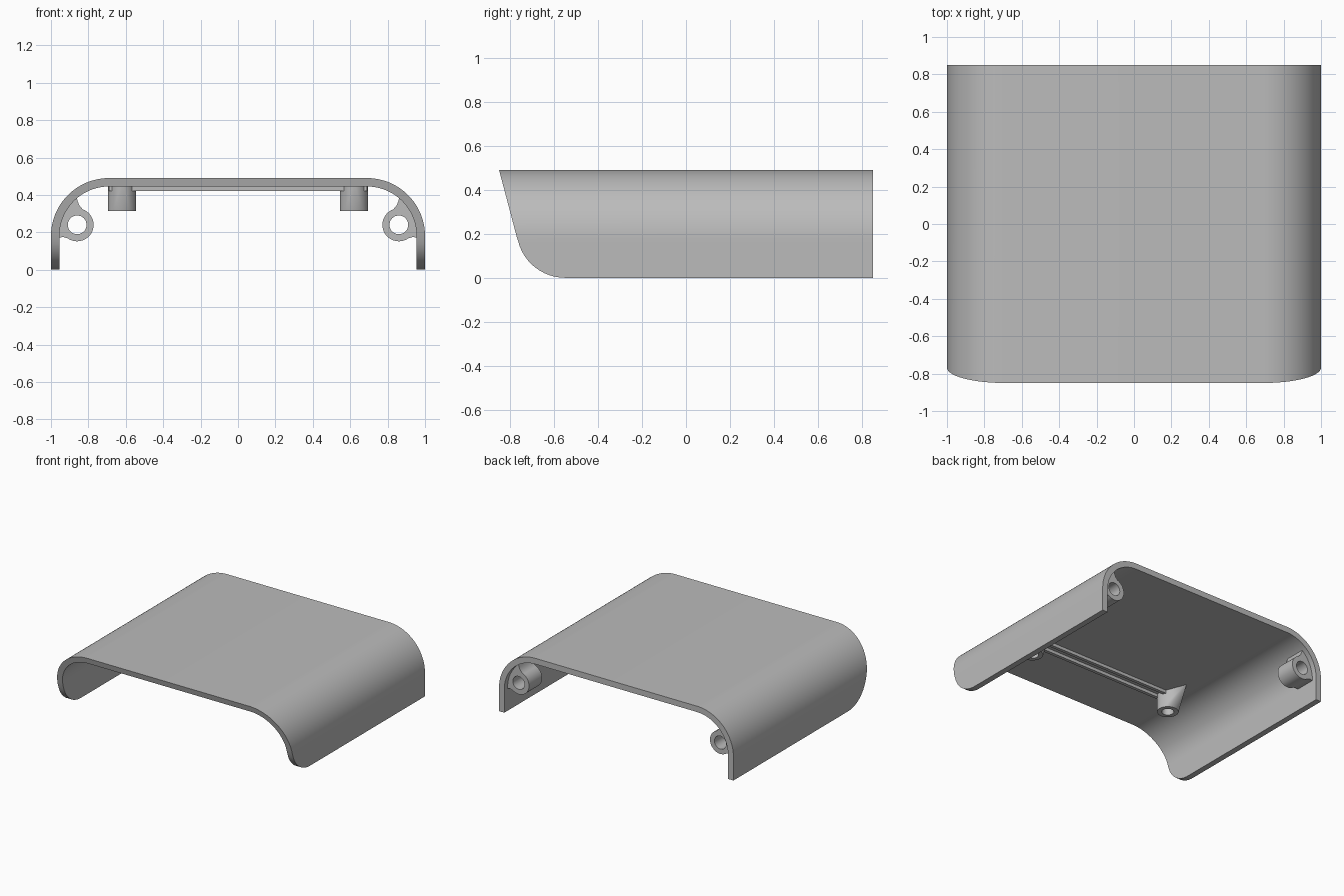
import bpy, bmesh
from math import sin, cos, pi, radians, sqrt, atan2

if "Cube" in bpy.data.objects:
    bpy.data.objects.remove(bpy.data.objects["Cube"])

grey = bpy.data.materials.new("plain grey")
grey.use_nodes = True
COLOUR = (0.5, 0.5, 0.5, 1)
grey.diffuse_color = COLOUR
grey.node_tree.nodes["Principled BSDF"].inputs["Base Color"].default_value = COLOUR

HEIGHT, WALL, BEND = 0.49, 0.045, 0.31      # outer height, thickness, bend radius
CX, CZ = 1 - BEND, HEIGHT - BEND            # bend centre
BACK = 0.85
FILLET, FILLET_Y = 0.22, -0.55              # rounded lower front corner


def finish(name, bm, mirrored=False):
    bmesh.ops.recalc_face_normals(bm, faces=bm.faces)
    mesh = bpy.data.meshes.new(name)
    bm.to_mesh(mesh)
    bm.free()
    mesh.materials.append(grey)
    ob = bpy.data.objects.new(name, mesh)
    bpy.context.collection.objects.link(ob)
    if mirrored:
        ob.modifiers.new("mirror", 'MIRROR').use_mirror_merge = False
    bpy.ops.object.select_all(action='DESELECT')
    ob.select_set(True)
    bpy.context.view_layer.objects.active = ob
    bpy.ops.object.shade_smooth_by_angle(angle=radians(30))
    return ob


def strip_prism(name, outer, inner, front, back, closed=False, mirrored=False):
    """Extrude the band between two matching (x, z) outlines along y."""
    bm = bmesh.new()
    loops = [[bm.verts.new((x, y(z), z)) for x, z in line]
             for line in (outer, inner) for y in (front, back)]
    of, ob, inf, inb = loops
    n = len(outer)
    for i in range(n if closed else n - 1):
        j = (i + 1) % n
        for a, b in ((of, ob), (inf, inb), (of, inf), (ob, inb)):
            bm.faces.new((a[i], a[j], b[j], b[i]))
    if not closed:
        for i in (0, n - 1):
            bm.faces.new((of[i], ob[i], inb[i], inf[i]))
    return finish(name, bm, mirrored)


def arc(cx, cz, r, start, end, steps):
    angles = [radians(start + (end - start) * i / steps) for i in range(steps + 1)]
    return [(cx + r * cos(a), cz + r * sin(a)) for a in angles]


# Shell: bent sheet with a raked front edge and rounded lower corners
def front_edge(z):
    if z < 0.164:
        return FILLET_Y - sqrt(FILLET ** 2 - (FILLET - z) ** 2)
    return -BACK + (HEIGHT - z) * 0.264


def shell_line(inset):
    wall = [(1 - inset, FILLET * (1 - cos(radians(75 * i / 12)))) for i in range(13)]
    half = wall + arc(CX, CZ, BEND - inset, 0, 90, 24)
    return half + [(-x, z) for x, z in reversed(half)]


strip_prism("shell", shell_line(0), shell_line(WALL), front_edge, lambda z: BACK)

# Rear screw bosses: drilled tubes with a web flaring into the bend
bx, bz = 0.86, 0.24
outline = arc(bx, bz, 0.088, 70 + 40, 305, 26)
outline += [(0.935, 0.175), (0.965, 0.17)]
outline += arc(CX, CZ, BEND - WALL + 0.012, 4, 51, 12)
outline += [(0.857, 0.365), (0.847, 0.342)]
hole = []
for x, z in outline:
    a = atan2(z - bz, x - bx)
    hole.append((bx + 0.05 * cos(a), bz + 0.05 * sin(a)))
strip_prism("rear_screw_boss", outline, hole, lambda z: 0.65, lambda z: 0.81,
            closed=True, mirrored=True)

# Front posts: round posts tapering to a point along the ceiling, drilled below
px, py, radius, bottom, ceiling = 0.62, -0.37, 0.075, 0.315, 0.455
SEG = 32
bm = bmesh.new()


def ring(r, z):
    return [bm.verts.new((px + r * cos(2 * pi * i / SEG), py + r * sin(2 * pi * i / SEG), z))
            for i in range(SEG)]


rim = ring(radius, bottom)
ring(radius, ceiling)
for y in (-0.16, -0.48):
    bm.verts.new((px, y, ceiling))
bmesh.ops.convex_hull(bm, input=bm.verts[:])
bm.normal_update()
flat = [f for f in bm.faces if all(v.co.z < bottom + 0.001 for v in f.verts)]
bmesh.ops.delete(bm, geom=flat, context='FACES')
mouth, floor = ring(0.043, bottom), ring(0.043, 0.43)
for i in range(SEG):
    j = (i + 1) % SEG
    bm.faces.new((rim[i], rim[j], mouth[j], mouth[i]))
    bm.faces.new((mouth[i], mouth[j], floor[j], floor[i]))
bm.faces.new(floor)
bmesh.ops.delete(bm, geom=[v for v in bm.verts if not v.link_faces], context='VERTS')
finish("front_post", bm, mirrored=True)

# Ceiling ribs running between the front posts
for name, y in (("front_ceiling_rib", -0.41), ("rear_ceiling_rib", -0.33)):
    bm = bmesh.new()
    bmesh.ops.create_cube(bm, size=1)
    for v in bm.verts:
        v.co = (v.co.x * 1.38, y + v.co.y * 0.025, 0.436 + v.co.z * 0.03)
        if abs(v.co.x) < 0.01:
            v.co.x = 0
    finish(name, bm)
